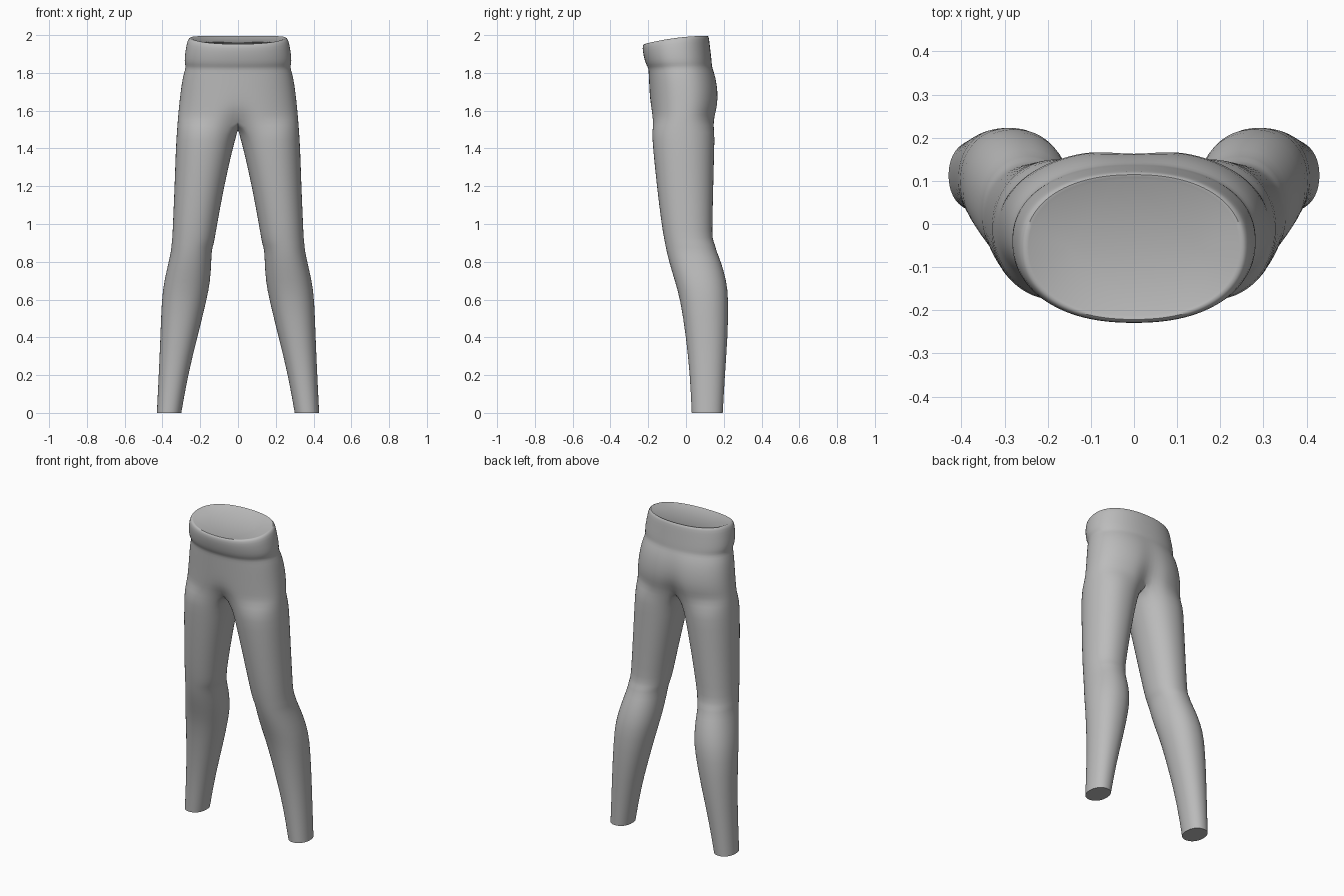
import bpy, bmesh, math

cube = bpy.data.objects.get("Cube")
if cube:
    bpy.data.objects.remove(cube)

SEG = 32          # points round one leg
HALF = 24         # segments of the leg ring that continue up into the hip
INNER = SEG - HALF

# Hip rows: height, half width, front y, back y, front drop, front dent, back dent
HIPS = [
    (1.99, 0.236, -0.212, 0.103, 0.04, 0, 0),
    (2.0, 0.254, -0.222, 0.116, 0.045, 0, 0),
    (1.985, 0.267, -0.230, 0.122, 0.04, 0, 0),
    (1.94, 0.276, -0.230, 0.127, 0.025, 0, 0),
    (1.88, 0.284, -0.219, 0.134, 0.015, 0, 0),
    (1.85, 0.282, -0.209, 0.137, 0.01, 0, 0),
    (1.83, 0.276, -0.199, 0.138, 0.005, 0, 0),
    (1.80, 0.287, -0.198, 0.153, 0, 0, 0.004),
    (1.74, 0.299, -0.195, 0.170, 0, 0, 0.008),
    (1.66, 0.309, -0.191, 0.177, 0, 0, 0.015),
    (1.60, 0.315, -0.188, 0.169, 0, 0.008, 0.03),
    (1.555, 0.319, -0.185, 0.157, 0, 0.035, 0.045),
]
# Leg rows: height, inner x, outer x, front y, back y
LEGS = [
    (1.49, 0.008, 0.324, -0.182, 0.153),
    (1.40, 0.028, 0.330, -0.175, 0.150),
    (1.20, 0.073, 0.336, -0.155, 0.145),
    (1.00, 0.110, 0.345, -0.130, 0.140),
    (0.92, 0.123, 0.348, -0.116, 0.139),
    (0.89, 0.130, 0.353, -0.110, 0.155),
    (0.86, 0.139, 0.354, -0.104, 0.160),
    (0.80, 0.141, 0.367, -0.090, 0.186),
    (0.70, 0.146, 0.391, -0.060, 0.215),
    (0.60, 0.165, 0.405, -0.030, 0.226),
    (0.40, 0.215, 0.411, 0.000, 0.221),
    (0.20, 0.265, 0.420, 0.021, 0.206),
    (0.00, 0.300, 0.430, 0.030, 0.195),
]


def rounded(angle, power):
    """Point on a unit superellipse."""
    c, s = math.cos(angle), math.sin(angle)
    return (math.copysign(abs(c) ** (2 / power), c),
            math.copysign(abs(s) ** (2 / power), s))


def hip_row(bm, z, width, front, back, drop, dent_front, dent_back):
    row = []
    for i in range(HALF + 1):
        c, s = rounded(math.pi * (i / HALF - 0.5), 2.25)
        x = 0 if i in (0, HALF) else width * c
        y = (front + back) / 2 + (back - front) / 2 * s
        groove = math.exp(-(x / 0.06) ** 2)
        y += groove * (dent_front if s < 0 else -dent_back)
        fall = drop * ((back - y) / (back - front)) ** 2
        row.append(bm.verts.new((x, y, z - fall)))
    return row


def leg_row(bm, z, inner, outer, front, back):
    row = []
    for i in range(SEG):
        c, s = rounded(2 * math.pi * i / SEG - math.pi * 0.75, 2.15)
        lower = 0.025 * max(0, -c) if z > 1.45 else 0
        row.append(bm.verts.new(((inner + outer) / 2 + (outer - inner) / 2 * c,
                                 (front + back) / 2 + (back - front) / 2 * s,
                                 z - lower)))
    return row


def bridge(bm, upper, lower, closed):
    n = len(upper)
    for i in range(n if closed else n - 1):
        j = (i + 1) % n
        bm.faces.new((upper[i], lower[i], lower[j], upper[j]))


bm = bmesh.new()
crease = bm.edges.layers.float.new("crease_edge")

# Waistband and hips, one half
hips = [hip_row(bm, *r) for r in HIPS]
for a, b in zip(hips, hips[1:]):
    bridge(bm, a, b, False)
waist_cap = bm.faces.new(hips[0])

# Crotch seam from back to front closes the last hip row into a leg ring
back, front = hips[-1][-1].co, hips[-1][0].co
seam = []
for k in range(1, INNER):
    p = back.lerp(front, k / INNER)
    p.z -= 0.045 * math.sin(math.pi * k / INNER)
    seam.append(bm.verts.new(p))

# Leg down to the closed ankle
rings = [hips[-1] + seam] + [leg_row(bm, *r) for r in LEGS]
for a, b in zip(rings, rings[1:]):
    bridge(bm, a, b, True)
ankle_cap = bm.faces.new(rings[-1])

# Keep the openings crisp
for e in ankle_cap.edges:
    e[crease] = 1.0
for a, b in zip(hips[0], hips[0][1:]):
    bm.edges.get((a, b))[crease] = 1.0
bmesh.ops.recalc_face_normals(bm, faces=bm.faces)
if ankle_cap.normal.z > 0:
    bmesh.ops.reverse_faces(bm, faces=bm.faces)

mesh = bpy.data.meshes.new("leggings")
bm.to_mesh(mesh)
bm.free()
leggings = bpy.data.objects.new("leggings", mesh)
bpy.context.collection.objects.link(leggings)

# Plain grey cloth
cloth = bpy.data.materials.new("grey cloth")
cloth.use_nodes = True
grey = (0.5, 0.5, 0.5, 1)
cloth.diffuse_color = grey
cloth.node_tree.nodes["Principled BSDF"].inputs["Base Color"].default_value = grey
mesh.materials.append(cloth)

# Other half and smoothing
mirror = leggings.modifiers.new("mirror", "MIRROR")
mirror.merge_threshold = 0.0005
smooth = leggings.modifiers.new("smooth", "SUBSURF")
smooth.levels = smooth.render_levels = 1

bpy.context.view_layer.objects.active = leggings
leggings.select_set(True)
for m in ("mirror", "smooth"):
    bpy.ops.object.modifier_apply(modifier=m)
bpy.ops.object.shade_smooth_by_angle(angle=math.radians(40))
